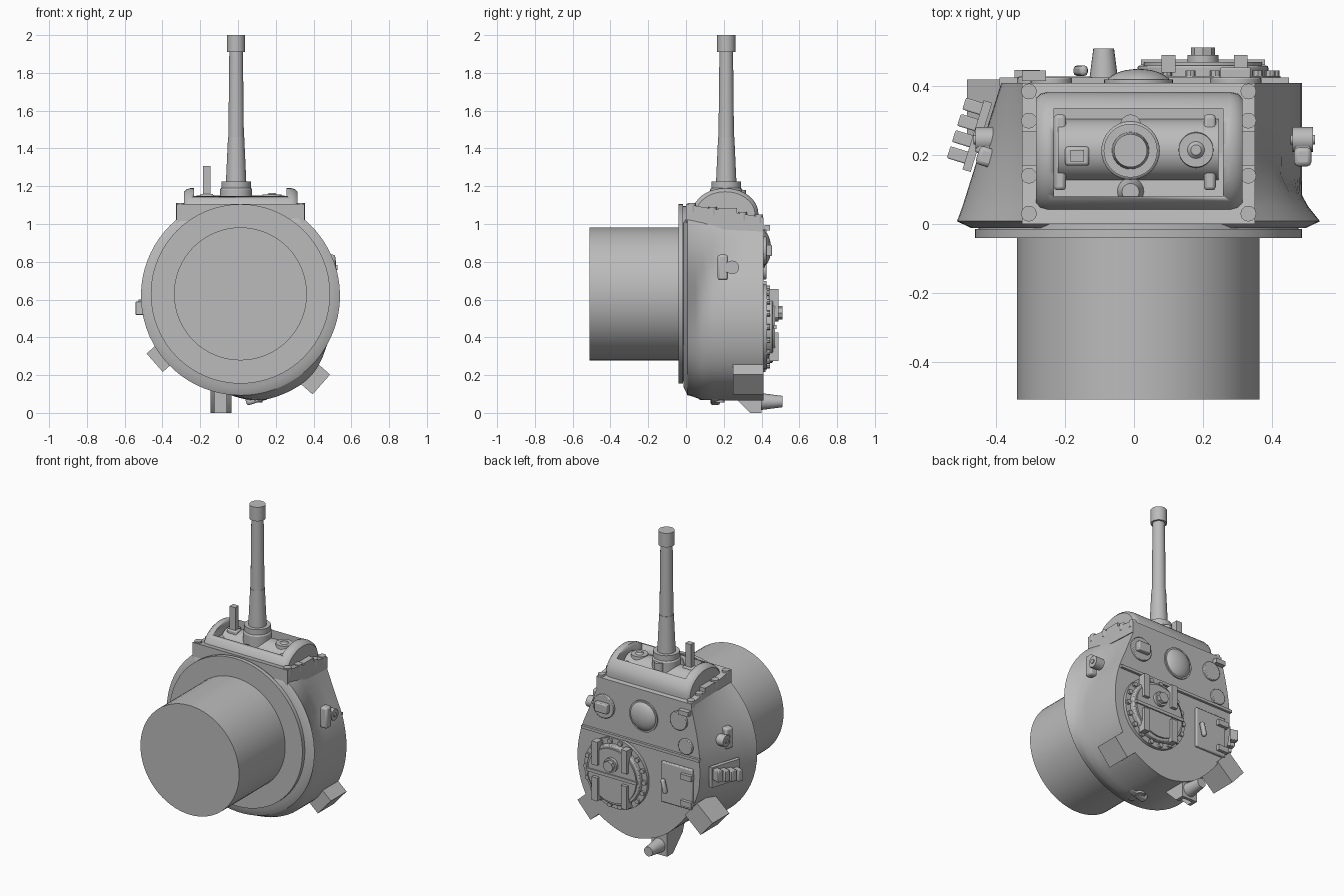
import bpy, bmesh, math
from math import pi, sin, cos
from mathutils import Vector

if "Cube" in bpy.data.objects:
    bpy.data.objects.remove(bpy.data.objects["Cube"], do_unlink=True)

mat = bpy.data.materials.new("plain_grey")
mat.use_nodes = True
GREY = (0.5, 0.5, 0.5, 1)
mat.diffuse_color = GREY
mat.node_tree.nodes["Principled BSDF"].inputs["Base Color"].default_value = GREY

AXES = {"x": (0, pi / 2, 0), "y": (-pi / 2, 0, 0), "z": (0, 0, 0)}


def finish(ob, name, bevel=0):
    ob.name = name
    ob.data.materials.append(mat)
    bpy.ops.object.select_all(action="DESELECT")
    ob.select_set(True)
    bpy.context.view_layer.objects.active = ob
    if bevel:
        m = ob.modifiers.new("soft_edges", "BEVEL")
        m.width, m.segments = bevel, 2
    bpy.ops.object.shade_smooth_by_angle(angle=math.radians(32))
    return ob


def box(name, c, size, rot=(0, 0, 0), bevel=0):
    bpy.ops.mesh.primitive_cube_add(size=1, location=c, rotation=rot)
    ob = bpy.context.object
    ob.scale = size
    bpy.ops.object.transform_apply(location=False, rotation=False, scale=True)
    return finish(ob, name, bevel)


def cyl(name, c, r, length, axis="y", r2=None, n=32, bevel=0):
    """Cylinder or cone starting at c and running along the axis."""
    mid = Vector(c)
    mid["xyz".index(axis)] += length / 2
    bpy.ops.mesh.primitive_cone_add(vertices=n, radius1=r, radius2=r if r2 is None else r2,
                                    depth=length, location=mid, rotation=AXES[axis])
    return finish(bpy.context.object, name, bevel)


def loft(name, rings, bevel=0):
    """Closed skin over rings with equal point counts, capped at both ends."""
    bm = bmesh.new()
    vs = [[bm.verts.new(p) for p in ring] for ring in rings]
    n = len(vs[0])
    for a, b in zip(vs, vs[1:]):
        for i in range(n):
            j = (i + 1) % n
            bm.faces.new((a[i], a[j], b[j], b[i]))
    bm.faces.new(vs[0])
    bm.faces.new(vs[-1])
    bmesh.ops.recalc_face_normals(bm, faces=bm.faces)
    me = bpy.data.meshes.new(name)
    bm.to_mesh(me)
    bm.free()
    ob = bpy.data.objects.new(name, me)
    bpy.context.collection.objects.link(ob)
    return finish(ob, name, bevel)


def smooth_path(pts, steps=5):
    p = [Vector(q) for q in [pts[0]] + pts + [pts[-1]]]
    out = []
    for a, b, c, d in zip(p, p[1:], p[2:], p[3:]):
        for k in range(steps):
            t = k / steps
            out.append(0.5 * (2 * b + (c - a) * t + (2 * a - 5 * b + 4 * c - d) * t * t
                              + (3 * b - a - 3 * c + d) * t ** 3))
    return out + [p[-1]]


# Basket and turret ring
CX, CZ = 0.013, 0.63
cyl("basket", (CX, -0.51, CZ), 0.352, 0.5, n=64)
cyl("ring_flange", (CX, -0.04, CZ), 0.475, 0.025, n=64)
cyl("ring_neck", (CX, -0.02, CZ), 0.465, 0.04, n=64)

# Cast shell: roof outline (x, z) with wall steepness as third value
outline = smooth_path([(.32, 1.03, 1.5), (.4, .83, 2.2), (.465, .66, 4), (.487, .48, 5),
                       (.45, .3, 5), (.36, .17, 5), (.2, .085, 5), (.05, .07, 4),
                       (-.13, .14, 2.5), (-.28, .29, 1.4), (-.365, .45, 1),
                       (-.385, .66, 1), (-.365, .84, 1), (-.32, 1.03, 1)])


def shell_ring(y, base_radius, t):
    ring = []
    for x, z, steep in outline:
        d = Vector((x - CX, z - 0.62)).normalized() * base_radius
        f = min(1, t * steep)
        bx, bz = CX + d.x, 0.62 + d.y
        ring.append((bx + (x - bx) * f, y, bz + (z - bz) * f))
    return ring


loft("turret_shell", [shell_ring(-.012, .485, 0), shell_ring(.008, .527, 0)]
     + [shell_ring(y, .527, y / .41) for y in (.05, .085, .14, .22, .32, .41)])

# Bolted front plate, sloping back towards the roof
plate = [(.0, 1.105), (.41, 1.035), (.41, .96), (.0, .98)]
loft("front_plate", [[(x, y, z) for y, z in plate] for x in (-.325, .352)])
for x in (-.305, .332):
    for y in (.03, .14, .30, .385):
        cyl("plate_bolt", (x, y, 1.07 - y * .17), .023, .045, "z", n=12)
    box("plate_key", (x, .22, 1.065), (.04, .1, .04))

# Rounded gun housing with an open window
arc = [(.208 - .175 * cos(a), 1.055 + .135 * sin(a)) for a in [pi * i / 20 for i in range(21)]]
arc = [(.033, 1.0)] + arc + [(.383, 1.0)]
housing = loft("gun_housing", [
    [(x, .208 + (y - .208) * k, 1 + (z - 1) * k) for y, z in arc]
    for x, k in ((-.285, .9), (-.272, .97), (-.25, 1), (.28, 1), (.302, .97), (.315, .9))])
cutter = box("window_cutter", (.013, .208, 1.18), (.49, .255, .22))
cutter.hide_render = True
cutter.hide_set(True)
cut = housing.modifiers.new("window", "BOOLEAN")
cut.operation, cut.object = "DIFFERENCE", cutter

# Rotor with gun collar, side port and sight
cyl("gun_rotor", (-.22, .215, 1.06), .09, .465, "x", n=40)
for x in (-.225, .21):
    box("rotor_cheek", (x + .01, .208, 1.09), (.035, .22, .06), bevel=.01)
GX, GY = -.01, .213
cyl("gun_collar", (GX, GY, 1.06), .085, .13, "z", bevel=.008)
cyl("gun_collar_ring", (GX, GY, 1.18), .078, .045, "z")
cyl("collar_top_boss", (GX, GY + .075, 1.06), .03, .12, "z", n=16)
cyl("collar_base_boss", (GX, GY - .12, 1.07), .045, .06, "z", r2=.025, n=16)
cyl("side_port", (.18, .215, 1.09), .056, .065, "z", r2=.05)
cyl("side_port_nozzle", (.18, .215, 1.15), .03, .015, "z", r2=.015, n=16)
box("sight_base", (-.165, .197, 1.13), (.07, .055, .06), bevel=.008)
box("sight_post", (-.165, .197, 1.23), (.04, .035, .155))

# Barrel
cyl("barrel_sleeve", (GX, GY, 1.2), .055, .26, "z", r2=.043)
cyl("barrel_tube", (GX, GY, 1.46), .041, .46, "z", r2=.036)
cyl("muzzle", (GX, GY, 1.91), .048, .09, "z")

# Roof seam, vent and covers
R = .405
box("roof_seam", (.03, R + .008, .69), (.84, .026, .018))
bpy.ops.mesh.primitive_uv_sphere_add(segments=32, ring_count=16, location=(.013, R, .87))
dome = bpy.context.object
dome.scale = (.095, .045, .095)
finish(dome, "vent_dome")
cyl("vent_rim", (.013, R, .87), .1, .014)
for x, z, r in ((-.24, .91, .06), (-.29, .755, .05), (.295, .86, .075)):
    cyl("roof_cover", (x, R, z), r, .02, bevel=.004)
box("periscope_head", (.295, .43, .86), (.09, .05, .06), bevel=.006)
box("vane_base", (-.29, .43, .98), (.07, .03, .03))

# Round split hatch
HX, HZ = .2, .455
cyl("hatch_ring", (HX, R, HZ), .225, .025, n=48)
cyl("hatch_rim", (HX, R, HZ), .19, .055, n=48, bevel=.006)
cyl("hatch_lid", (HX, R, HZ), .172, .065, n=48)
for i in range(18):
    a = 2 * pi * i / 18
    cyl("hatch_bolt", (HX + .208 * cos(a), R, HZ + .208 * sin(a)), .015, .04, n=8)
box("hatch_split", (HX, .47, HZ), (.36, .016, .02))
for x in (HX - .1, HX + .11):
    for z in (HZ - .105, HZ + .125):
        box("hatch_hinge", (x, .465, z), (.04, .05, .15))
cyl("hatch_periscope", (HX, .45, .53), .045, .04)
cyl("hatch_knob", (HX, .48, .53), .035, .032, n=8)

# Rectangular hatch with hinges and handle
box("side_hatch", (-.23, .415, .49), (.22, .025, .26), bevel=.006)
for z in (.40, .57):
    box("side_hatch_hinge", (-.31, .43, z), (.075, .035, .035))
box("side_hatch_handle", (-.155, .445, .475), (.025, .03, .09), (0, .25, 0), .01)

# Stowage boxes on the rear corners
box("rear_box_left", (.385, .33, .2), (.15, .16, .14), (0, pi * .23, 0))
box("rear_box_right", (-.385, .335, .315), (.15, .17, .13), (0, -pi * .23, 0))
box("rear_bulge", (.12, .18, .13), (.14, .24, .1), (0, -.3, 0), .02)

# Antenna bracket and base
bracket = [(.22, .16), (.24, .1), (.34, .0), (.4, .0), (.4, .16)]
loft("antenna_bracket", [[(x, y, z) for y, z in bracket] for x in (-.145, -.125)])
loft("antenna_bracket_web", [[(x, y, z) for y, z in bracket] for x in (-.06, -.035)])
box("antenna_shelf", (-.09, .39, .075), (.11, .02, .15))
cyl("antenna_base", (-.088, .395, .06), .045, .115, r2=.03, n=20)

# Lifting lugs
for x, s in ((.49, 1), (-.43, -1)):
    tilt = (0, 0, 0 if s > 0 else -.3)
    box("lifting_lug", (x, .195, .77), (.05, .055, .135), tilt, .012)
    box("lifting_lug_arm", (x, .23, .77), (.05, .06, .06), tilt, .008)
    cyl("lifting_lug_eye", (x - .03, .245, .77), .036, .06, "x", n=20)
    cyl("lifting_lug_pin", (x - .036, .245, .77), .014, .072, "x", n=12)
box("rear_lug", (.1, .155, .075), (.12, .05, .04), (0, -.3, 0), .012)
cyl("rear_lug_eye", (.1, .175, .055), .03, .05, "z", n=16)

# Launcher rack on the right wall
box("rack_plate", (-.455, .255, .57), (.025, .21, .13), (0, 0, -.3))
for i in range(4):
    box("rack_block", (-.462 - i * .015, .34 - i * .047, .59 - i * .012),
        (.065, .036, .07), (0, 0, -.3), .004)
